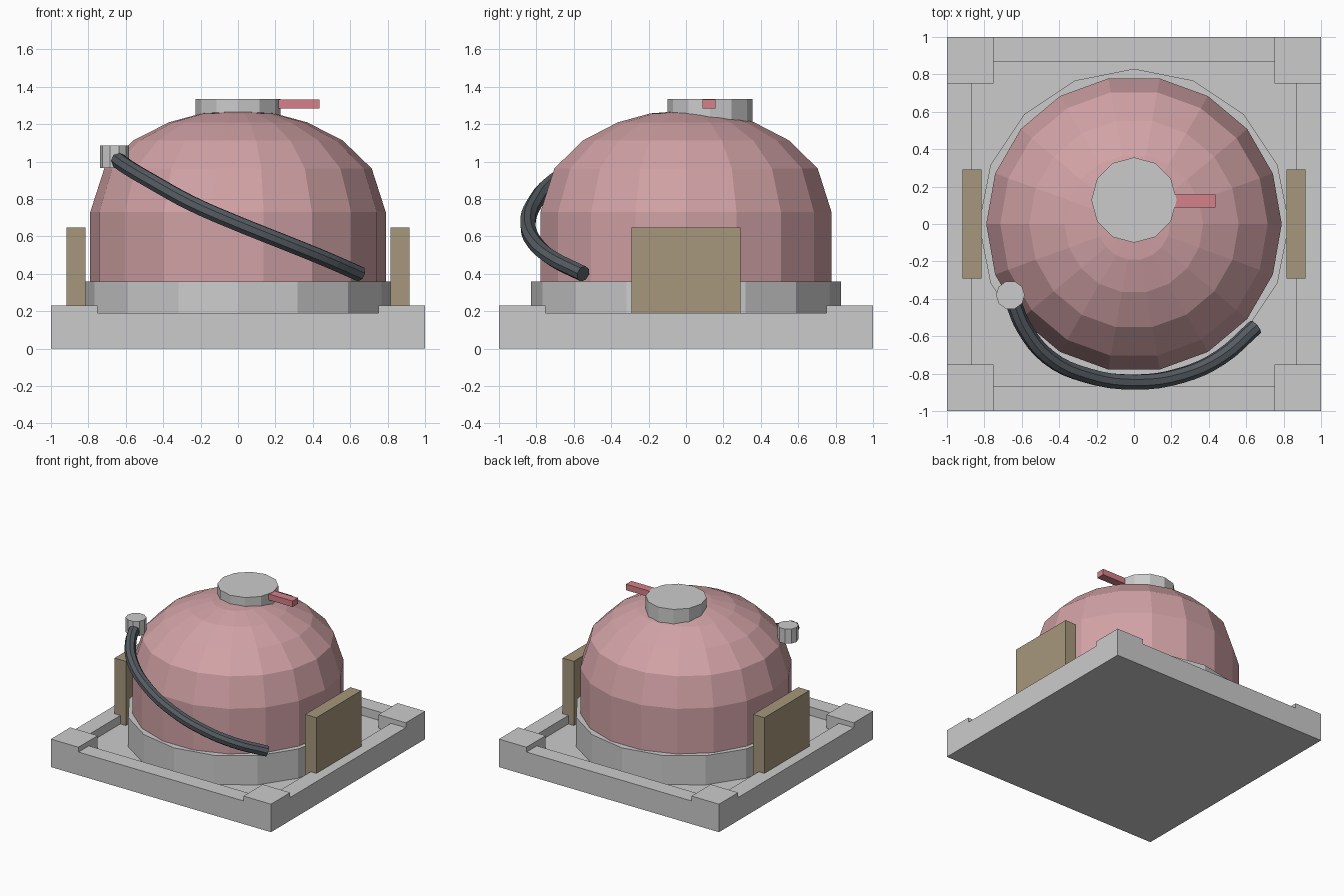
import bpy, bmesh, math

if "Cube" in bpy.data.objects:
    bpy.data.objects.remove(bpy.data.objects["Cube"])


def material(name, rgb):
    m = bpy.data.materials.new(name)
    m.diffuse_color = (*rgb, 1)
    m.use_nodes = True
    m.node_tree.nodes["Principled BSDF"].inputs["Base Color"].default_value = m.diffuse_color
    return m


RED = material("dome_red", (0.64, 0.36, 0.38))
LEVER = material("lever_red", (0.66, 0.22, 0.25))
BROWN = material("panel_brown", (0.38, 0.31, 0.20))
DARK = material("hose_dark", (0.09, 0.105, 0.12))


def finish(ob, name, mat=None):
    ob.name = name
    if mat:
        ob.data.materials.append(mat)
    return ob


def box(name, x, y, z, mat=None):
    """Box given by its (min, max) range on each axis."""
    bpy.ops.mesh.primitive_cube_add(
        size=1, location=[(a + b) / 2 for a, b in (x, y, z)])
    ob = bpy.context.object
    ob.scale = [b - a for a, b in (x, y, z)]
    bpy.ops.object.transform_apply(location=False, rotation=False, scale=True)
    return finish(ob, name, mat)


def cylinder(name, sides, r, x, y, z, turn=0):
    bpy.ops.mesh.primitive_cylinder_add(
        vertices=sides, radius=r, depth=z[1] - z[0],
        location=(x, y, (z[0] + z[1]) / 2), rotation=(0, 0, turn))
    return finish(bpy.context.object, name)


# Base tray: a block with a pocket and lowered rails between raised corners
base = box("base_tray", (-1, 1), (-1, 1), (0, 0.23))
for half_x, half_y, floor in ((0.75, 1.2, 0.19), (1.2, 0.75, 0.19),
                              (0.75, 0.865, 0.12), (0.865, 0.75, 0.12)):
    cutter = box("cutter", (-half_x, half_x), (-half_y, half_y), (floor, 0.5))
    cutter.hide_render = True
    mod = base.modifiers.new("cut", "BOOLEAN")
    mod.operation, mod.solver, mod.object = "DIFFERENCE", "EXACT", cutter
    bpy.context.view_layer.objects.active = base
    bpy.ops.object.modifier_apply(modifier=mod.name)
    bpy.data.objects.remove(cutter)

# Collar the dome stands in
cylinder("collar", 16, 0.83, 0, 0, (0.12, 0.36))

# Dome: profile spun round z
profile = [(0.79, 0.30), (0.79, 0.73), (0.715, 0.963), (0.56, 1.113),
           (0.37, 1.21), (0.193, 1.258), (0, 1.272)]
bm = bmesh.new()
verts = [bm.verts.new((r, 0, z)) for r, z in profile]
edges = [bm.edges.new(pair) for pair in zip(verts, verts[1:])]
bmesh.ops.spin(bm, geom=verts + edges, cent=(0, 0, 0), axis=(0, 0, 1),
               angle=math.tau, steps=18)
bmesh.ops.remove_doubles(bm, verts=bm.verts, dist=0.001)
bmesh.ops.holes_fill(bm, edges=bm.edges, sides=0)
bmesh.ops.recalc_face_normals(bm, faces=bm.faces)
mesh = bpy.data.meshes.new("dome")
bm.to_mesh(mesh)
bm.free()
dome = bpy.data.objects.new("dome", mesh)
bpy.context.collection.objects.link(dome)
finish(dome, "dome", RED)

# Off-centre cap with its lever
cylinder("cap", 12, 0.228, 0, 0.128, (1.2, 1.335))
box("cap_lever", (0.2, 0.435), (0.088, 0.158), (1.283, 1.332), LEVER)

# Side panels
for side, name in ((-1, "left_panel"), (1, "right_panel")):
    x = sorted((side * 0.815, side * 0.917))
    box(name, x, (-0.292, 0.292), (0.12, 0.648), BROWN)

# Hose fitting
cylinder("hose_fitting", 10, 0.077, -0.661, -0.38, (0.965, 1.085), math.pi / 2)

# Hose sweeping round the front of the dome
path = [(-0.645, -0.42, 1.01), (-0.59, -0.55, 0.97), (-0.46, -0.71, 0.893),
        (-0.25, -0.81, 0.777), (0, -0.845, 0.668), (0.25, -0.81, 0.568),
        (0.46, -0.715, 0.483), (0.65, -0.55, 0.40)]
curve = bpy.data.curves.new("hose", "CURVE")
curve.dimensions = "3D"
curve.bevel_depth = 0.043
curve.bevel_resolution = 2
curve.resolution_u = 4
curve.use_fill_caps = True
spline = curve.splines.new("BEZIER")
spline.bezier_points.add(len(path) - 1)
for point, co in zip(spline.bezier_points, path):
    point.co = co
    point.handle_left_type = point.handle_right_type = "AUTO"
spline.use_smooth = False
hose = bpy.data.objects.new("hose", curve)
bpy.context.collection.objects.link(hose)
finish(hose, "hose", DARK)
bpy.ops.object.select_all(action="DESELECT")
hose.select_set(True)
bpy.context.view_layer.objects.active = hose
bpy.ops.object.convert(target="MESH")
